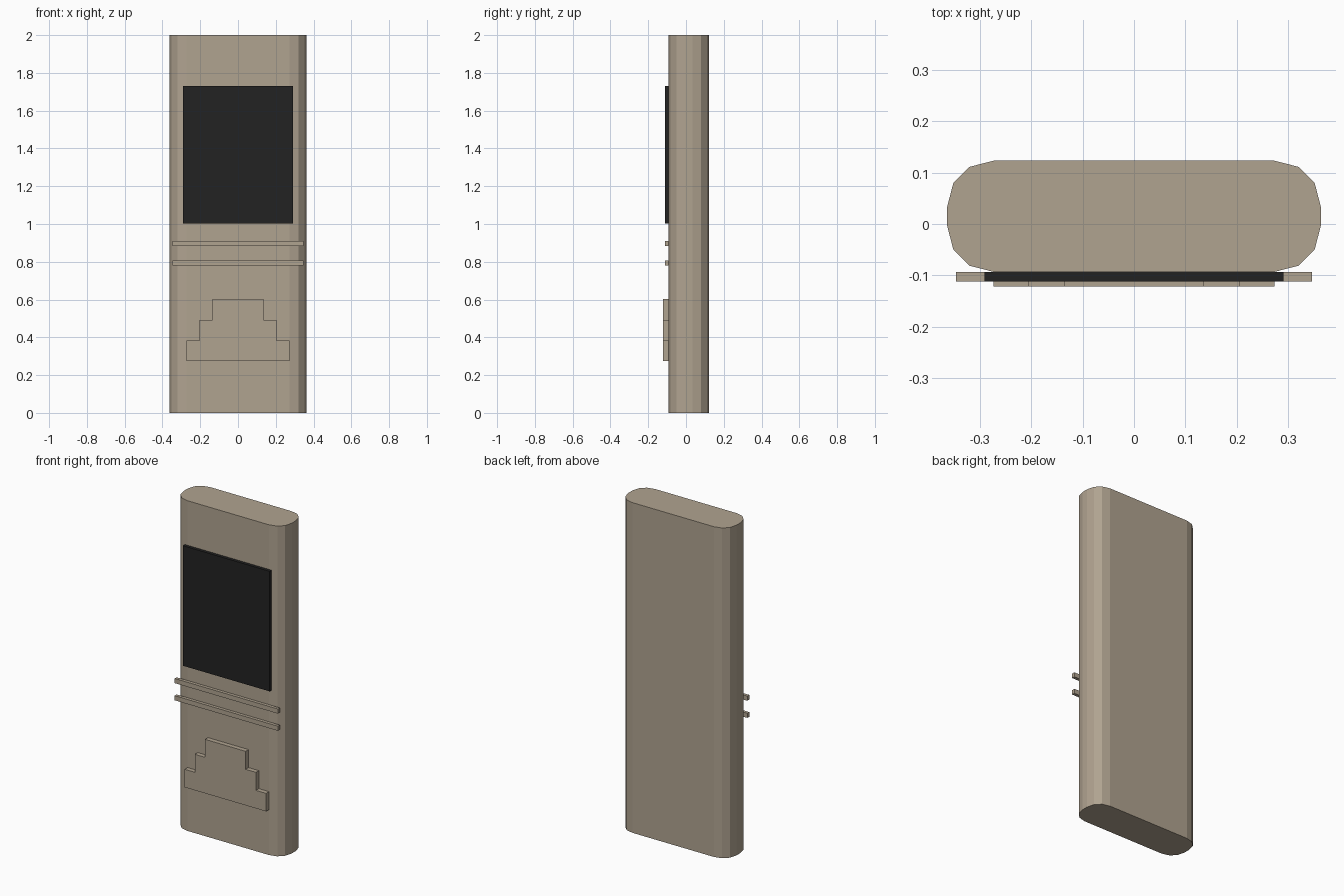
import bpy
import bmesh

cube = bpy.data.objects.get("Cube")
if cube:
    bpy.data.objects.remove(cube, do_unlink=True)


def material(name, rgb):
    mat = bpy.data.materials.new(name)
    mat.use_nodes = True
    colour = (*rgb, 1.0)
    mat.diffuse_color = colour
    mat.node_tree.nodes["Principled BSDF"].inputs["Base Color"].default_value = colour
    return mat


def prism(name, outline, offset, mat):
    """Extrude a closed outline of 3D points along an offset."""
    bm = bmesh.new()
    face = bm.faces.new([bm.verts.new(p) for p in outline])
    result = bmesh.ops.extrude_face_region(bm, geom=[face], use_keep_orig=True)
    moved = [v for v in result["geom"] if isinstance(v, bmesh.types.BMVert)]
    bmesh.ops.translate(bm, verts=moved, vec=offset)
    bmesh.ops.recalc_face_normals(bm, faces=bm.faces)
    mesh = bpy.data.meshes.new(name)
    bm.to_mesh(mesh)
    bm.free()
    mesh.materials.append(mat)
    obj = bpy.data.objects.new(name, mesh)
    bpy.context.collection.objects.link(obj)
    return obj


def mirrored(half):
    """Complete a right-hand outline with its mirror image."""
    return half + [(-x, h) for x, h in reversed(half)]


def front_plate(name, half, depth, mat):
    """Plate standing on the front face, from a half outline in x and z."""
    outline = [(x, FRONT, z) for x, z in mirrored(half)]
    return prism(name, outline, (0, -depth, 0), mat)


tan = material("warm tan", (0.435, 0.367, 0.28))
black = material("screen black", (0.016, 0.016, 0.016))

FRONT = -0.093
MIDDLE = 0.015

# Slab body with faceted round sides
corner = [(0.273, 0.108), (0.32, 0.096), (0.351, 0.065), (0.363, 0.019)]
side = corner + [(x, -y) for x, y in reversed(corner)]
prism("body", [(x, y + MIDDLE, 0) for x, y in mirrored(side)], (0, 0, 2), tan)

# Screen
front_plate("screen", [(0.291, 1.003), (0.291, 1.73)], 0.019, black)

# Two trim bars
for name, low, high in (("upper_bar", 0.883, 0.911), ("lower_bar", 0.779, 0.807)):
    front_plate(name, [(0.346, low), (0.346, high)], 0.019, tan)

# Stepped panel
steps = []
for i, width in enumerate((0.273, 0.205, 0.136)):
    low = 0.275 + i * 0.109
    steps += [(width, low), (width, low + 0.109)]
front_plate("stepped_panel", steps, 0.028, tan)
